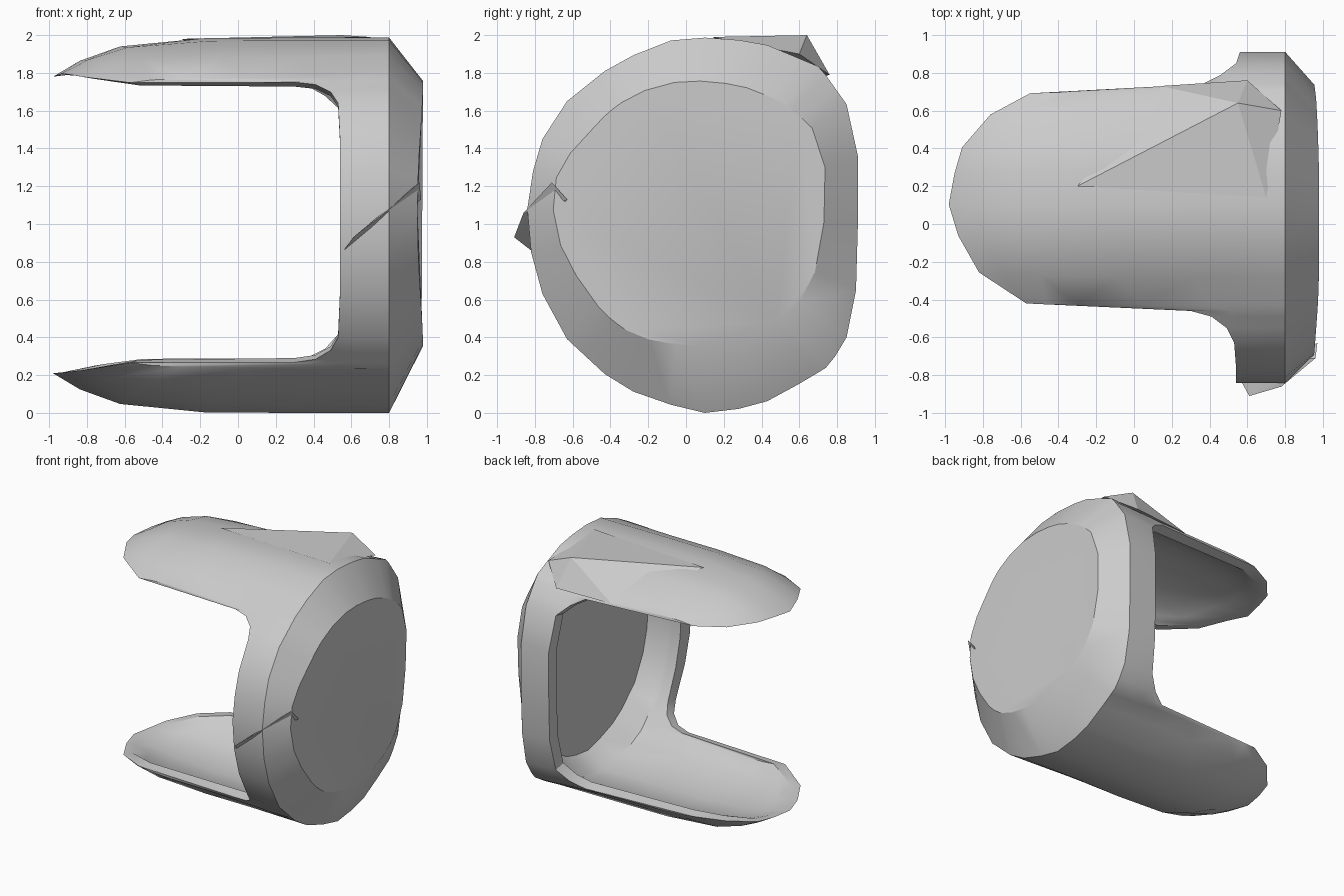
import bpy, bmesh
from math import atan2, cos, sin, degrees
from mathutils import Vector

cube = bpy.data.objects.get("Cube")
if cube:
    bpy.data.objects.remove(cube)

grey = bpy.data.materials.new("plain grey")
grey.use_nodes = True
colour = (0.6, 0.6, 0.6, 1)
grey.diffuse_color = colour
grey.node_tree.nodes["Principled BSDF"].inputs["Base Color"].default_value = colour


def interp(chain, v):
    """Piecewise linear lookup, clamped at both ends."""
    if v <= chain[0][0]:
        return chain[0][1]
    for (a, fa), (b, fb) in zip(chain, chain[1:]):
        if v <= b:
            return fa + (fb - fa) * (v - a) / (b - a)
    return chain[-1][1]


def finish(name, bm, angle):
    bmesh.ops.recalc_face_normals(bm, faces=bm.faces)
    mesh = bpy.data.meshes.new(name)
    bm.to_mesh(mesh)
    bm.free()
    mesh.materials.append(grey)
    obj = bpy.data.objects.new(name, mesh)
    bpy.context.collection.objects.link(obj)
    bpy.ops.object.select_all(action="DESELECT")
    bpy.context.view_layer.objects.active = obj
    obj.select_set(True)
    bpy.ops.object.shade_smooth_by_angle(angle=angle)


# Outline of the round body, split into lower, upper, back and front runs
lower = [(-.64, .4), (-.37, .15), (-.15, .06), (.1, 0), (.2, 0), (.46, .07), (.76, .25), (.88, .45)]
upper = [(-.63, 1.65), (-.38, 1.85), (-.1, 1.97), (.14, 1.99), (.4, 1.96), (.71, 1.83), (.86, 1.62)]
back = [(.9, .65), (.91, 1), (.91, 1.36)]
front = [(-.76, 1.45), (-.81, 1.28), (-.84, 1.08), (-.82, .85), (-.76, .63)]

# Open edge of each prong: width position and how far it reaches
mouth = [(-.63, .53), (-.55, .49), (-.49, .41), (-.46, .3), (-.43, -.57), (-.28, -.82),
         (-.08, -.93), (.1, -.98), (.28, -.95), (.43, -.91), (.6, -.76), (.7, -.55),
         (.74, .36), (.79, .46), (.85, .54)]

columns = [(y, interp(lower, y), x) for y, x in mouth]
columns += [(y, z, .56) for y, z in back]
columns += [(y, interp(upper, y), x) for y, x in reversed(mouth)]
columns += [(y, z, .54) for y, z in front]

# Prongs curl inwards toward their tips and tuck in along their long edges
curl = [(-.98, .79), (-.85, .87), (-.7, .935), (-.55, .97), (-.4, .993), (0, 1)]
tuck = [(.35, 0), (.57, .045)]
blend = [(.3, 1), (.65, 0)]
# Wall thickness by reach and by distance from the prong's middle line
wall_reach = [(-.98, .02), (-.6, .09), (.8, .11)]
wall_width = [(.2, 1), (.57, .3)]
# Radius of the flat cap face by direction
cap_radius = [(-180, .7), (-147, .66), (-116, .69), (-90, .69), (-41, .76), (12, .72),
              (25, .83), (78, .715), (138, .67), (168, .72), (180, .7)]
steps = (0, .08, .2, .45, .7, 1)
middle = .13


def outer_point(x, y, z):
    f = interp(curl, x)
    zf = f * (1 - interp(tuck, abs(y - middle)) * interp(blend, x))
    return Vector((x, middle + (y - middle) * (.5 + .5 * f), 1 + (z - 1) * zf))


def outer(t):
    return lambda y, z, m: outer_point(m + (.8 - m) * t, y, z)


def inner(t):
    def place(y, z, m):
        start = m + (.05 if m < 0 else 0)
        p = outer_point(start + (.64 - start) * t, y, z)
        thick = interp(wall_reach, p.x) * interp(wall_width, abs(y - middle))
        p.y = middle + (p.y - middle) * .87
        p.z = 1 + (p.z - 1) * (1 - thick)
        return p
    return place


def cap(y, z, m):
    a = atan2(z - 1.05, y)
    r = interp(cap_radius, degrees(a))
    return Vector((.98 - .03 * abs(cos(a)) ** 3, r * cos(a), 1.05 + r * sin(a)))


def cavity_floor(y, z, m):
    return Vector((.8, y * .8, 1 + (z - 1) * .8))


# Hollow body with two prongs, one continuous skin from cap to cavity floor
bm = bmesh.new()
places = [cap] + [outer(t) for t in reversed(steps)] + [inner(t) for t in steps] + [cavity_floor]
rings = [[bm.verts.new(place(*c)) for c in columns] for place in places]
for a, b in zip(rings, rings[1:]):
    for i in range(len(a)):
        bm.faces.new((a[i - 1], a[i], b[i], b[i - 1]))
bm.faces.new(rings[0])
bm.faces.new(rings[-1])
finish("clamp_body", bm, .5)


def wedge(name, points):
    bm = bmesh.new()
    for p in points:
        bm.verts.new(p)
    bmesh.ops.convex_hull(bm, input=bm.verts)
    loose = [v for v in bm.verts if not v.link_faces]
    bmesh.ops.delete(bm, geom=loose, context="VERTS")
    finish(name, bm, .3)


# Pointed fold on the front side of the body
wedge("front_fold", [(.61, -.91, .93), (.78, -.86, 1.06), (.96, -.71, 1.22), (.97, -.63, 1.13),
                     (.56, -.82, .86), (.7, -.72, 1.0)])

# Raised corner where the upper prong meets the body
wedge("upper_corner", [(.55, .64, 2), (.78, .6, 1.9), (.14, .73, 1.78), (-.3, .2, 1.98),
                       (.7, .14, 1.99), (.6, .76, 1.79), (.3, .3, 1.9)])
